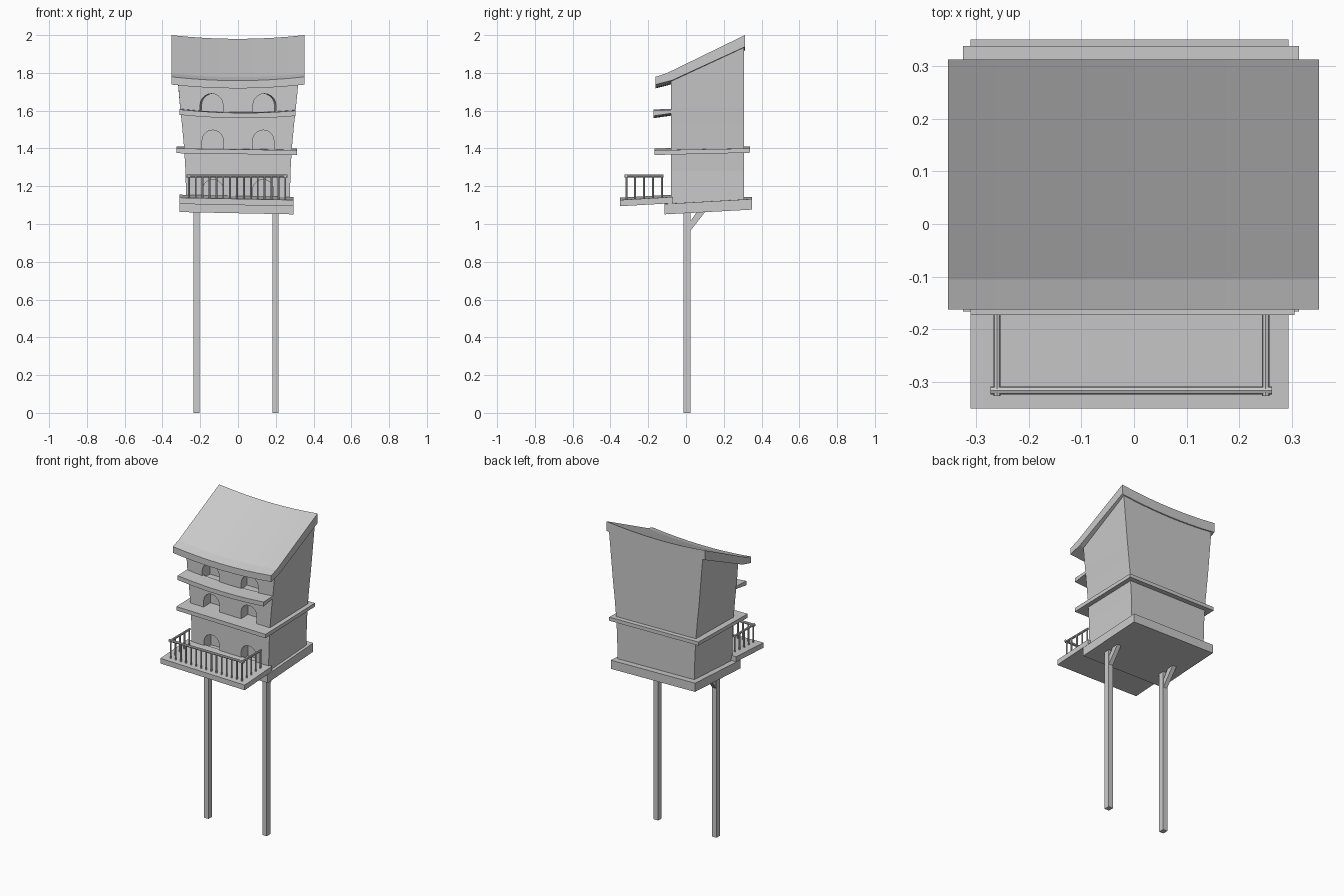
import bpy, bmesh, math
from mathutils import Vector

cube = bpy.data.objects.get("Cube")
if cube:
    bpy.data.objects.remove(cube, do_unlink=True)

grey = bpy.data.materials.new("weathered_grey")
grey.use_nodes = True
COLOUR = (0.6, 0.6, 0.6, 1)
grey.diffuse_color = COLOUR
grey.node_tree.nodes["Principled BSDF"].inputs["Base Color"].default_value = COLOUR


def finish(name, bm):
    bmesh.ops.recalc_face_normals(bm, faces=bm.faces)
    mesh = bpy.data.meshes.new(name)
    bm.to_mesh(mesh)
    bm.free()
    mesh.materials.append(grey)
    obj = bpy.data.objects.new(name, mesh)
    bpy.context.collection.objects.link(obj)
    return obj


def loft(bm, rings):
    """Bridge matching closed rings and cap both ends."""
    loops = [[bm.verts.new(p) for p in ring] for ring in rings]
    for a, b in zip(loops, loops[1:]):
        for i in range(len(a)):
            j = (i + 1) % len(a)
            bm.faces.new((a[i], a[j], b[j], b[i]))
    bm.faces.new(loops[0])
    bm.faces.new(loops[-1])


def board(name, x0, x1, profile, tilt=0.0, sag=0.0, steps=1):
    """Extrude a y-z profile along x, with a tilt and a sag in the middle."""
    rings = []
    for i in range(steps + 1):
        t = i / steps
        x = x0 + (x1 - x0) * t
        dz = tilt * x - sag * (1 - (2 * t - 1) ** 2)
        rings.append([(x, y, z + dz) for y, z in profile])
    bm = bmesh.new()
    loft(bm, rings)
    return finish(name, bm)


def rod(bm, a, b, radius, sides=8):
    a, b = Vector(a), Vector(b)
    d = b - a
    rot = d.to_track_quat('Z', 'Y')
    ring = [rot @ Vector((radius * math.cos(2 * math.pi * i / sides),
                          radius * math.sin(2 * math.pi * i / sides), 0)) for i in range(sides)]
    loft(bm, [[a + p for p in ring], [b + p for p in ring]])


# Stilts with a diagonal brace each
for side, x in (("right", -0.219), ("left", 0.198)):
    board(f"{side}_stilt", x - 0.016, x + 0.016, [(-0.012, 0), (0.024, 0), (0.024, 1.08), (-0.012, 1.08)])
    board(f"{side}_brace", x - 0.014, x + 0.014, [(0.02, 0.96), (0.11, 1.075), (0.065, 1.075), (0.02, 1.01)])

# Floor slab and balcony deck, both leaning slightly
board("floor_slab", -0.31, 0.293, [(-0.115, 1.057), (0.35, 1.082), (0.35, 1.138), (-0.115, 1.112)], tilt=-0.02)
board("balcony_deck", -0.31, 0.293, [(-0.35, 1.1), (-0.07, 1.116), (-0.07, 1.149), (-0.35, 1.133)], tilt=-0.02)

# House body, flaring upward to a sloped top
FRONT, BACK = -0.08, 0.307
rings = []
for z, half in ((1.1, 0.274), (1.28, 0.278), (1.4, 0.285), (1.53, 0.297), (1.62, 0.307)):
    rings.append([(-half, FRONT, z), (half, FRONT, z), (half, BACK, z), (-half, BACK, z)])
rings.append([(-0.318, FRONT, 1.765), (0.321, FRONT, 1.765), (0.337, BACK, 1.95), (-0.335, BACK, 1.95)])
bm = bmesh.new()
loft(bm, rings)
body = finish("house_body", bm)

# Arched window recesses in three rows, narrowing inward
bm = bmesh.new()
for bottom, top, inner, outer, drift in ((1.13, 1.235, 0.078, 0.187, 0.0),
                                         (1.38, 1.497, 0.078, 0.19, 0.0),
                                         (1.585, 1.69, 0.085, 0.207, 0.014)):
    for sign in (-1, 1):
        c, r = sign * (inner + outer) / 2, (outer - inner) / 2
        spring = top - r
        arch = [(c - r, bottom), (c + r, bottom)]
        arch += [(c + r * math.cos(math.pi * i / 10), spring + r * math.sin(math.pi * i / 10))
                 for i in range(11)]
        loft(bm, [[(x - sign * shift, y, z) for x, z in arch]
                  for y, shift in ((FRONT - 0.05, 0), (FRONT + 0.07, drift))])
cutter = finish("window_cutter", bm)
cutter.hide_render = True
mod = body.modifiers.new("windows", 'BOOLEAN')
mod.object = cutter
mod.operation = 'DIFFERENCE'
mod.solver = 'EXACT'
bpy.context.view_layer.objects.active = body
bpy.ops.object.modifier_apply(modifier=mod.name)
bpy.data.objects.remove(cutter, do_unlink=True)

# Ledge all around, and a sagging front ledge
board("middle_ledge", -0.325, 0.313, [(-0.166, 1.37), (0.338, 1.382), (0.338, 1.405), (-0.166, 1.395)], tilt=-0.015)
board("upper_ledge", -0.31, 0.305, [(-0.173, 1.575), (-0.07, 1.59), (-0.07, 1.607), (-0.173, 1.603)],
      tilt=-0.01, sag=0.015, steps=6)

# Sagging roof with a flatter eave
roof_profile = [(-0.162, 1.738), (-0.075, 1.76), (0.312, 1.938), (0.312, 2.0), (-0.105, 1.797), (-0.162, 1.779)]
roof = board("roof", -0.353, 0.351, roof_profile, sag=0.02, steps=8)

# Balcony railing: balusters and handrails
bm = bmesh.new()
LEFT, RIGHT, RAIL_Y, TOP = 0.25, -0.26, -0.316, 1.254
for i in range(15):
    x = RIGHT + (LEFT - RIGHT) * i / 14
    rod(bm, (x, RAIL_Y, 1.125), (x, RAIL_Y, TOP), 0.005)
for x in (RIGHT, LEFT):
    for i in range(1, 5):
        y = RAIL_Y + 0.047 * i
        rod(bm, (x, y, 1.125), (x, y, TOP), 0.005)
    rod(bm, (x, RAIL_Y - 0.01, TOP), (x, -0.12, TOP), 0.007)
rod(bm, (RIGHT - 0.012, RAIL_Y, TOP), (LEFT + 0.012, RAIL_Y, TOP), 0.008)
finish("balcony_railing", bm)
